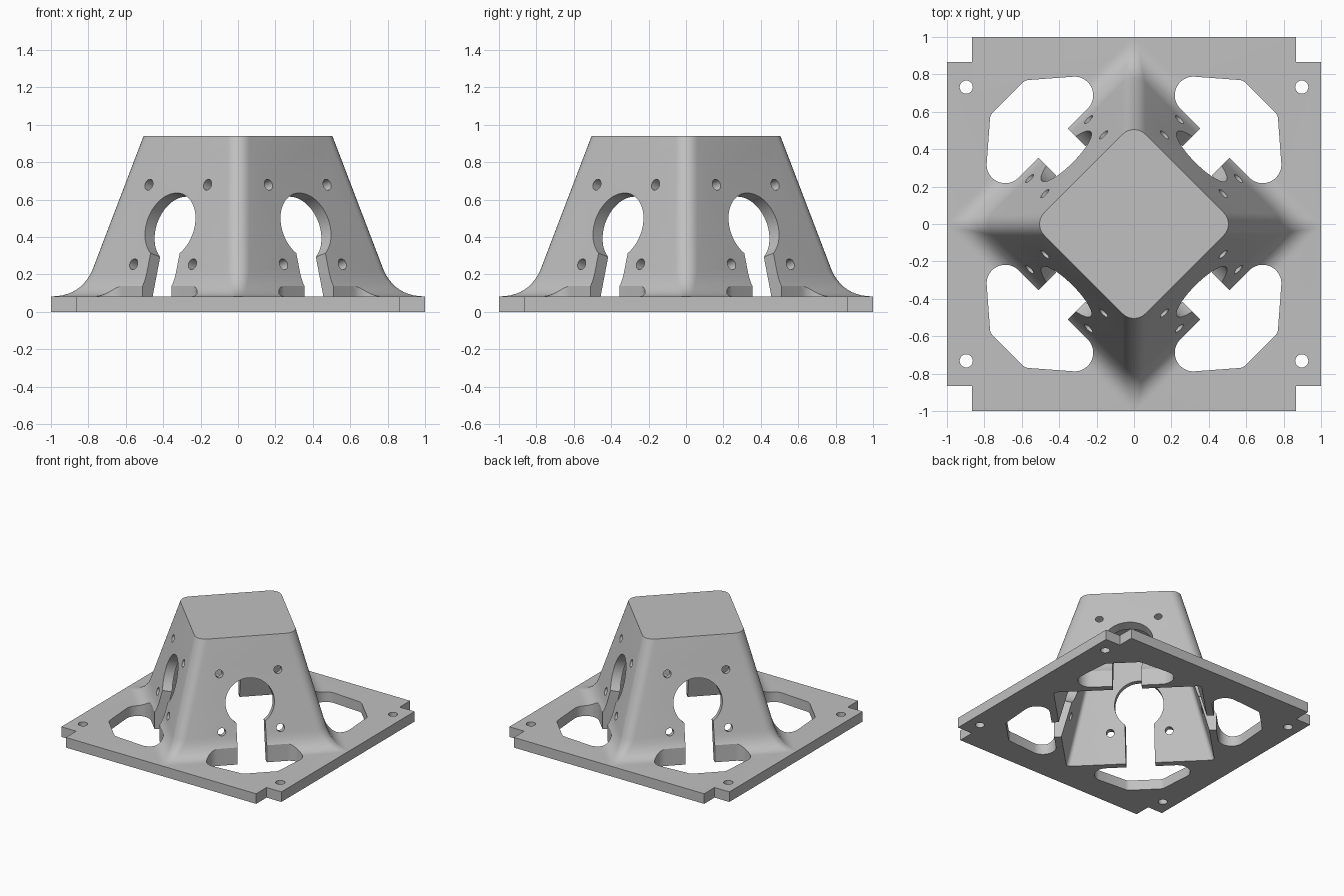
import bpy, bmesh, math
from mathutils import Matrix, Vector

cube = bpy.data.objects.get("Cube")
if cube:
    bpy.data.objects.remove(cube, do_unlink=True)

PLATE = 0.083          # plate thickness
TOP = 0.94             # overall height
SLOPE = 0.27           # wall lean
TILT = math.atan(SLOPE)
WALL = 0.078


def apothem(z):
    return 0.382 + SLOPE * (TOP - z)


def finish(bm, name):
    bmesh.ops.recalc_face_normals(bm, faces=bm.faces)
    mesh = bpy.data.meshes.new(name)
    bm.to_mesh(mesh)
    bm.free()
    obj = bpy.data.objects.new(name, mesh)
    bpy.context.collection.objects.link(obj)
    return obj


def box(name, size, matrix):
    bm = bmesh.new()
    bmesh.ops.create_cube(bm, size=1, matrix=matrix @ Matrix.Diagonal((*size, 1)))
    return finish(bm, name)


def cylinder(name, radius, depth, matrix, sides=32):
    bm = bmesh.new()
    bmesh.ops.create_cone(bm, cap_ends=True, segments=sides, radius1=radius,
                          radius2=radius, depth=depth, matrix=matrix)
    return finish(bm, name)


def loft(name, rings, steps=8):
    """Stack rounded diamonds given as (height, apothem, corner radius)."""
    bm = bmesh.new()
    loops = []
    for z, a, r in rings:
        loop = []
        for k in range(4):
            centre = Vector(((a - r) * math.sqrt(2), 0, z))
            for i in range(steps + 1):
                t = math.radians(-45 + 90 * i / steps)
                p = centre + Vector((r * math.cos(t), r * math.sin(t), 0))
                loop.append(bm.verts.new(Matrix.Rotation(k * math.pi / 2, 3, 'Z') @ p))
        loops.append(loop)
    for low, high in zip(loops, loops[1:]):
        for i in range(len(low)):
            j = (i + 1) % len(low)
            bm.faces.new((low[i], low[j], high[j], high[i]))
    bm.faces.new(loops[0][::-1])
    bm.faces.new(loops[-1])
    return finish(bm, name)


def pocket(name, matrix):
    """Opening bounded by the hull of four circles."""
    bm = bmesh.new()
    for x, y, r in ((0.318, 0.688, 0.1), (0.56, 0.72, 0.05)):
        for cx, cy in ((x, y), (y, x)):
            for i in range(48):
                t = math.tau * i / 48
                for z in (-0.1, 0.3):
                    bm.verts.new(matrix @ Vector((cx + r * math.cos(t), cy + r * math.sin(t), z)))
    hull = bmesh.ops.convex_hull(bm, input=bm.verts)
    spare = {v for v in hull["geom_interior"] + hull["geom_unused"]
             if isinstance(v, bmesh.types.BMVert)}
    bmesh.ops.delete(bm, geom=list(spare), context='VERTS')
    bmesh.ops.dissolve_limit(bm, angle_limit=0.01, verts=bm.verts, edges=bm.edges)
    return finish(bm, name)


def combine(target, tool, operation):
    mod = target.modifiers.new("combine", 'BOOLEAN')
    mod.operation = operation
    mod.solver = 'EXACT'
    mod.object = tool
    bpy.context.view_layer.objects.active = target
    bpy.ops.object.modifier_apply(modifier=mod.name)
    bpy.data.objects.remove(tool, do_unlink=True)


# Base plate
mount = box("tapered_mount", (2, 2, PLATE), Matrix.Translation((0, 0, PLATE / 2)))

# Tapered tower with a flared foot
flare, start = 0.1, 0.22
foot = apothem(PLATE)
rings = [(0.03, foot + flare, 0.03)]
for i in range(11):
    t = i / 10
    a = (1 - t) ** 2 * (foot + flare) + 2 * t * (1 - t) * foot + t * t * apothem(start)
    z = PLATE + t * t * (start - PLATE)
    rings.append((z, a, 0.03 + 0.055 * t))
rings.append((TOP, apothem(TOP), 0.085))
combine(mount, loft("tower", rings), 'UNION')

# Hollow interior
inside = [(z, apothem(z) - WALL, 0.03) for z in (-0.1, TOP - WALL)]
combine(mount, loft("hollow", inside), 'DIFFERENCE')

# Openings repeated on each side
across = Matrix.Rotation(math.pi / 2, 4, 'Y')
for k in range(4):
    turn = Matrix.Rotation(k * math.pi / 2, 4, 'Z')
    side = turn @ Matrix.Rotation(math.pi / 4, 4, 'Z')

    def on_wall(u, z):
        return (side @ Matrix.Translation((apothem(z), u, z))
                @ Matrix.Rotation(-TILT, 4, 'Y'))

    cutters = [pocket("pocket", turn)]
    # Keyhole: round window and slot
    window = on_wall(0, 0.457)
    cutters.append(cylinder("window", 0.185, 0.4, window @ across, 64))
    cutters.append(box("slot", (0.4, 0.22, 0.6), window @ Matrix.Translation((0, 0, -0.3))))
    # Screw holes
    for z in (0.255, 0.68):
        for u in (-0.222, 0.222):
            cutters.append(cylinder("screw_hole", 0.03, 0.3, on_wall(u, z) @ across))
    # Plate corner notch and bolt hole
    sx, sy = (1, 1, -1, -1)[k], (1, -1, 1, -1)[k]
    cutters.append(box("notch", (0.27, 0.27, 0.5), Matrix.Translation((sx, sy, 0))))
    cutters.append(cylinder("bolt_hole", 0.035, 0.5, Matrix.Translation((sx * 0.897, sy * 0.732, 0))))
    for cutter in cutters:
        combine(mount, cutter, 'DIFFERENCE')

# Single grey material
grey = bpy.data.materials.new("plain grey")
grey.use_nodes = True
colour = (0.53, 0.53, 0.53, 1)
grey.diffuse_color = colour
grey.node_tree.nodes["Principled BSDF"].inputs["Base Color"].default_value = colour
mount.data.materials.clear()
mount.data.materials.append(grey)

bpy.ops.object.select_all(action='DESELECT')
mount.select_set(True)
bpy.context.view_layer.objects.active = mount
bpy.ops.object.shade_smooth_by_angle(angle=math.radians(30))
